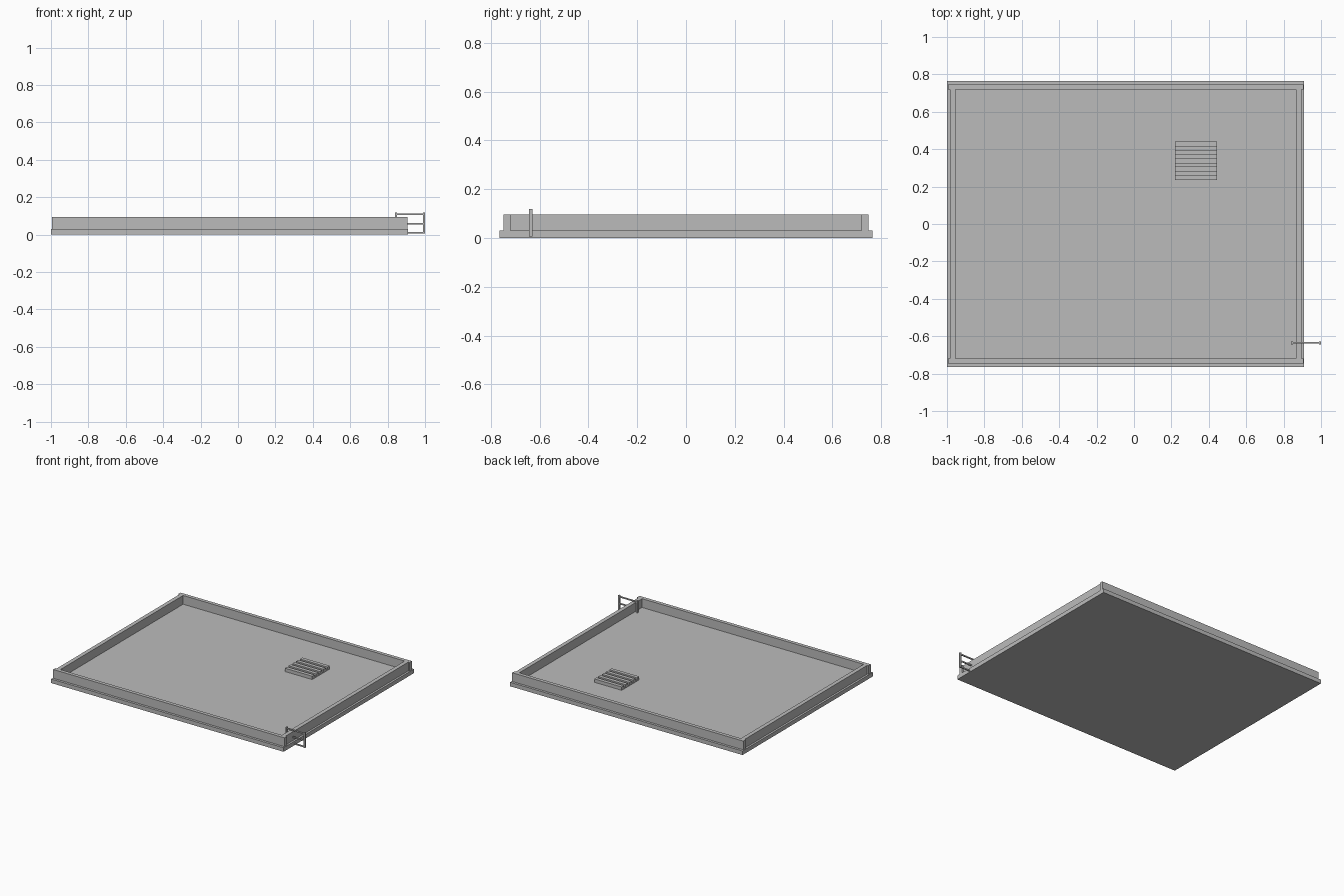
import bpy

default = bpy.data.objects.get("Cube")
if default:
    bpy.data.objects.remove(default, do_unlink=True)

grey = bpy.data.materials.new("plain grey")
grey.use_nodes = True
colour = (0.5, 0.5, 0.5, 1)
grey.diffuse_color = colour
grey.node_tree.nodes["Principled BSDF"].inputs["Base Color"].default_value = colour


def box(name, x, y, z):
    """Axis-aligned box from (low, high) ranges."""
    ranges = (x, y, z)
    bpy.ops.mesh.primitive_cube_add(size=1, location=[(a + b) / 2 for a, b in ranges])
    ob = bpy.context.object
    ob.name = name
    ob.scale = [b - a for a, b in ranges]
    bpy.ops.object.transform_apply(location=False, rotation=False, scale=True)
    ob.data.materials.append(grey)
    return ob


FLOOR, WALL_TOP = 0.03, 0.095

# Roof slab
box("roof_slab", (-1, 0.91), (-0.765, 0.765), (0, FLOOR))

# Parapet: long walls project slightly past the side walls
box("front_parapet", (-0.995, 0.905), (-0.747, -0.72), (FLOOR, WALL_TOP))
box("back_parapet", (-0.995, 0.905), (0.72, 0.747), (FLOOR, WALL_TOP))
box("right_parapet", (-0.985, -0.955), (-0.72, 0.72), (FLOOR, WALL_TOP))
box("left_parapet", (0.865, 0.895), (-0.72, 0.72), (FLOOR, WALL_TOP))

# Roof vent: low base with raised slats running side to side
box("vent_base", (0.22, 0.445), (0.235, 0.44), (FLOOR, 0.04))
slats = 5
pitch = 0.205 / (slats - 0.4)
for i in range(slats):
    y = 0.235 + i * pitch
    box(f"vent_slat_{i + 1}", (0.22, 0.445), (y, y + pitch * 0.6), (0.04, 0.055))

# Bracket hooked over the left parapet
rail = (-0.643, -0.629)
box("bracket_inner_post", (0.84, 0.85), rail, (FLOOR, 0.118))
box("bracket_outer_post", (0.988, 1), rail, (0.005, 0.118))
box("bracket_top_bar", (0.85, 0.988), (-0.64, -0.632), (0.104, 0.113))
box("bracket_middle_bar", (0.895, 0.988), (-0.64, -0.632), (0.053, 0.062))
box("bracket_lower_bar", (0.91, 0.988), (-0.64, -0.632), (0.006, 0.015))
